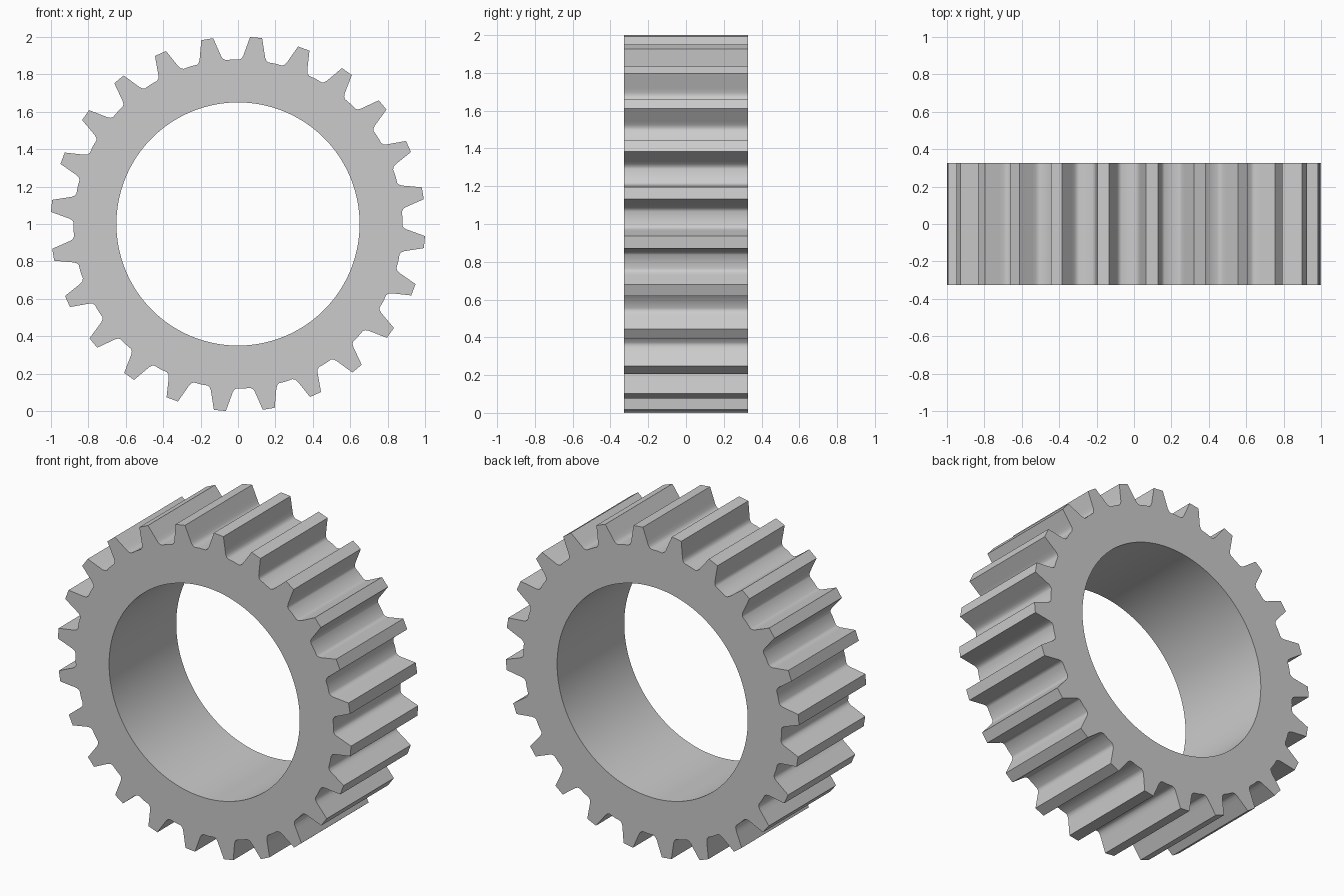
import bpy, bmesh
from math import sin, cos, radians, pi

if "Cube" in bpy.data.objects:
    bpy.data.objects.remove(bpy.data.objects["Cube"])

TEETH, PHASE, HALF_W, BORE = 24, 5.55, 0.327, 0.65
R = 1.002

# Half tooth profile: (degrees from tooth centre, radius), tip to root
half = [(1.85, R), (3.3, 0.922), (3.75, 0.9), (4.3, 0.886), (5.1, 0.879)]
tooth = [(-a, r) for a, r in reversed(half)] + half + [(7.5, 0.88)]


def point(angle, radius, y):
    return (radius * sin(angle), y, 1 + radius * cos(angle))


outline = [(radians(PHASE + k * 360 / TEETH + a), r)
           for k in range(TEETH) for a, r in tooth]
n = len(outline)
start = outline[0][0]
bore = [(start + 2 * pi * i / n, BORE) for i in range(n)]

# Four closed loops: front outer, back outer, back bore, front bore
bm = bmesh.new()
loops = [[bm.verts.new(point(a, r, y)) for a, r in prof]
         for prof, y in ((outline, -HALF_W), (outline, HALF_W),
                         (bore, HALF_W), (bore, -HALF_W))]
for j in range(4):
    p, q = loops[j], loops[(j + 1) % 4]
    for i in range(n):
        k = (i + 1) % n
        bm.faces.new((p[i], p[k], q[k], q[i]))
bmesh.ops.recalc_face_normals(bm, faces=bm.faces)

mesh = bpy.data.meshes.new("gear_ring")
bm.to_mesh(mesh)
bm.free()
gear = bpy.data.objects.new("gear_ring", mesh)
bpy.context.collection.objects.link(gear)

# Smooth bore and root fillets, crisp tooth edges
bpy.context.view_layer.objects.active = gear
gear.select_set(True)
bpy.ops.object.shade_smooth_by_angle(angle=radians(35))
